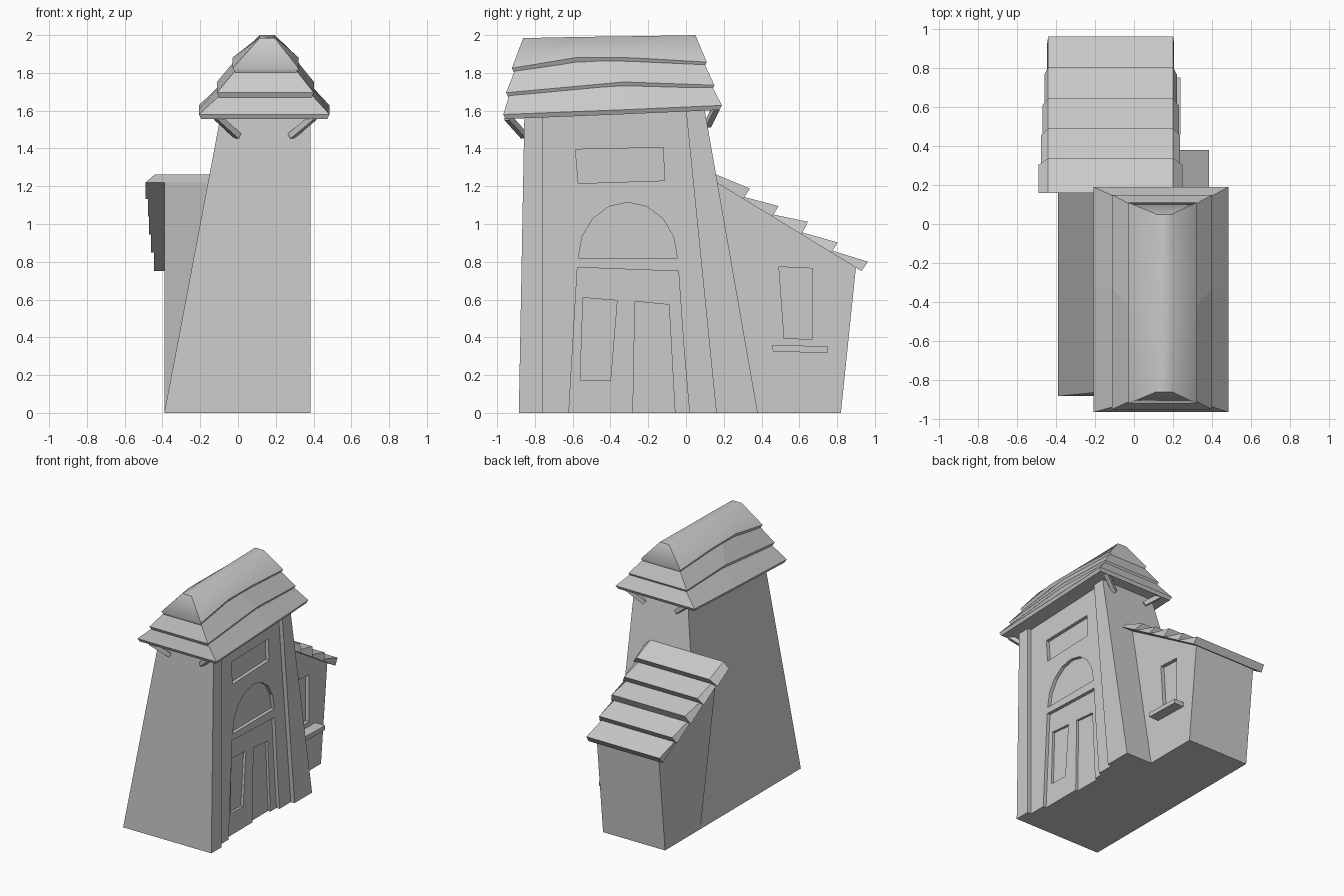
import bpy, bmesh, math
from mathutils import Vector

if "Cube" in bpy.data.objects:
    bpy.data.objects.remove(bpy.data.objects["Cube"])


def loft(name, rings):
    """Closed solid through a list of equal-length point rings."""
    bm = bmesh.new()
    vs = [[bm.verts.new(p) for p in r] for r in rings]
    n = len(vs[0])
    for a, b in zip(vs, vs[1:]):
        for i in range(n):
            j = (i + 1) % n
            bm.faces.new((a[i], a[j], b[j], b[i]))
    bm.faces.new(vs[0][::-1])
    bm.faces.new(vs[-1])
    bmesh.ops.recalc_face_normals(bm, faces=bm.faces[:])
    me = bpy.data.meshes.new(name)
    bm.to_mesh(me)
    bm.free()
    ob = bpy.data.objects.new(name, me)
    bpy.context.collection.objects.link(ob)
    return ob


def prism(name, yz, x0, x1):
    """Side profile (y, z) extruded along x."""
    return loft(name, [[(x, y, z) for y, z in yz] for x in (x0, x1)])


def activate(ob):
    bpy.ops.object.select_all(action='DESELECT')
    ob.select_set(True)
    bpy.context.view_layer.objects.active = ob


def recess(ob, yz, x):
    """Sink a side profile into the +x face down to depth x."""
    cutter = prism("cutter", yz, x, 0.6)
    cutter.hide_render = True
    m = ob.modifiers.new("recess", 'BOOLEAN')
    m.operation, m.solver, m.object = 'DIFFERENCE', 'EXACT', cutter
    activate(ob)
    bpy.ops.object.modifier_apply(modifier=m.name)
    bpy.data.objects.remove(cutter)


def beam(name, p, q, s):
    p, q = Vector(p), Vector(q)
    d = (q - p).normalized()
    u = d.cross(Vector((0, 0, 1))).normalized() * s
    v = d.cross(u).normalized() * s
    return loft(name, [[c + u + v, c - u + v, c - u - v, c + u - v] for c in (p, q)])


# Tower: leaning left and back walls
tower = loft("tower", [
    [(-0.39, -0.885, 0), (0.385, -0.885, 0), (0.385, 0.38, 0), (-0.39, 0.38, 0)],
    [(-0.085, -0.855, 1.61), (0.385, -0.855, 1.61), (0.385, 0.098, 1.61), (-0.085, 0.098, 1.61)]])

# Recessed wall field, doorway, door panels and windows
recess(tower, [(-0.76, -0.1), (0.17, -0.1), (-0.015, 1.75), (-0.76, 1.75)], 0.352)
recess(tower, [(-0.626, -0.1), (0.027, -0.1), (-0.012, 0.35), (-0.04, 0.75), (-0.575, 0.77)], 0.325)
recess(tower, [(-0.56, 0.175), (-0.40, 0.17), (-0.365, 0.595), (-0.545, 0.61)], 0.305)
recess(tower, [(-0.283, -0.1), (-0.053, -0.1), (-0.09, 0.573), (-0.27, 0.59)], 0.305)
recess(tower, [(-0.57, 1.215), (-0.115, 1.23), (-0.12, 1.405), (-0.585, 1.395)], 0.325)
arch = [(-0.308 + 0.262 * math.cos(i * math.pi / 8),
         0.82 + 0.295 * math.sin(i * math.pi / 8)) for i in range(9)]
recess(tower, arch, 0.325)

# Annex with its window and sill
annex = prism("annex", [(0.375, 0), (0.82, 0), (0.9, 0.775), (0.16, 1.225)], -0.39, 0.155)
recess(annex, [(0.52, 0.395), (0.67, 0.39), (0.67, 0.765), (0.492, 0.773)], 0.125)
prism("annex_sill", [(0.46, 0.325), (0.75, 0.317), (0.752, 0.352), (0.457, 0.36)], 0.13, 0.24)


# Annex roof: overlapping wedge slabs on one sloping plane
def slope(y):
    return 1.22 - 0.61 * (y - 0.16)


tips = [(0.338, 1.188), (0.49, 1.095), (0.645, 1.012), (0.803, 0.902), (0.963, 0.80)]
under = [0.37, 0.357, 0.35, 0.34, 0.326]
y0, z0 = 0.16, 1.262
for i, ((ty, tz), w) in enumerate(zip(tips, under)):
    y1 = ty - 0.034
    loft(f"annex_roof_slab_{i + 1}", [
        [(-0.12 + s * w, y0, slope(y0)), (-0.12 + s * 0.321, y0, z0),
         (-0.12 + s * 0.321, ty, tz), (-0.12 + s * w, y1, slope(y1))] for s in (-1, 1)])
    y0, z0 = y1, slope(y1) + 0.012


# Tower roof: three flared hipped tiers, sagging and lifted to the back
def ring(x0, x1, ys, zs):
    pts = list(zip(ys, zs))
    return [(x1, y, z) for y, z in pts] + [(x0, y, z) for y, z in pts[::-1]]


def tier(name, rim, top):
    x0, x1, ys, zs = rim
    d = 0.012
    low_y = [ys[0] + d] + ys[1:-1] + [ys[-1] - d]
    low = ring(x0 + d, x1 - d, low_y, [z - 0.024 for z in zs])
    ob = loft(name, [low, ring(*rim), ring(*top)])
    return ob


tier("roof_tier_lower",
     (-0.207, 0.485, [-0.967, -0.33, 0.19], [1.58, 1.605, 1.628]),
     (-0.075, 0.375, [-0.93, -0.33, 0.13], [1.70, 1.755, 1.745]))
tier("roof_tier_middle",
     (-0.112, 0.402, [-0.952, -0.33, 0.15], [1.695, 1.752, 1.735]),
     (0.0, 0.295, [-0.90, -0.45, 0.09], [1.83, 1.885, 1.865]))
upper = tier("roof_tier_upper",
             (-0.028, 0.32, [-0.922, -0.58, -0.28, 0.11], [1.825, 1.882, 1.88, 1.857]),
             (0.115, 0.195, [-0.862, -0.58, -0.28, 0.05], [1.984, 1.99, 1.994, 2.0]))
activate(upper)
bpy.ops.object.shade_smooth_by_angle(angle=math.radians(58))

# Eave struts, front and back pairs
for xi, xo, tag in ((0.0, -0.11, "left"), (0.28, 0.40, "right")):
    beam(f"front_strut_{tag}", (xi, -0.855, 1.465), (xo, -0.945, 1.565), 0.016)
    beam(f"back_strut_{tag}", (xi, 0.115, 1.525), (xo, 0.16, 1.615), 0.016)
